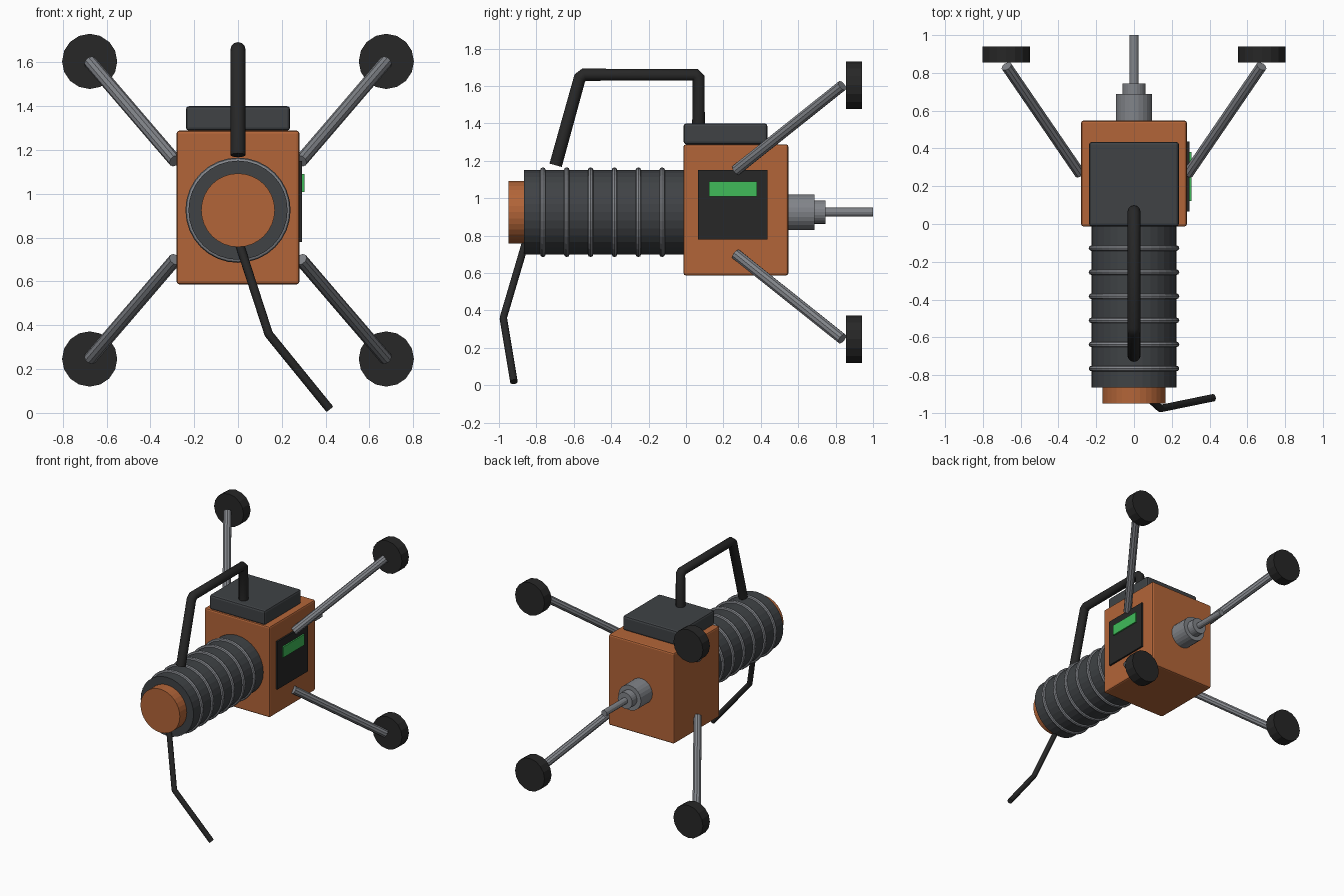
import bpy, math
from mathutils import Vector

if "Cube" in bpy.data.objects:
    bpy.data.objects.remove(bpy.data.objects["Cube"])

AXIS_Z = 0.925  # height of the motor/spindle axis


def mat(name, rgb):
    m = bpy.data.materials.new(name)
    m.diffuse_color = (*rgb, 1)
    m.use_nodes = True
    m.node_tree.nodes["Principled BSDF"].inputs["Base Color"].default_value = m.diffuse_color
    return m


ORANGE = mat("orange_paint", (0.45, 0.13, 0.04))
SLATE = mat("dark_slate", (0.05, 0.055, 0.06))
BLACK = mat("black_rubber", (0.02, 0.02, 0.02))
STEEL = mat("steel", (0.22, 0.23, 0.25))
GREEN = mat("green_screen", (0.05, 0.5, 0.1))


def finish(name, material):
    o = bpy.context.object
    o.name = name
    o.data.materials.clear()
    o.data.materials.append(material)
    return o


def box(name, lo, hi, material, bevel=0.0):
    lo, hi = Vector(lo), Vector(hi)
    bpy.ops.mesh.primitive_cube_add(size=1, location=(lo + hi) / 2)
    o = finish(name, material)
    o.scale = hi - lo
    bpy.ops.object.transform_apply(location=False, rotation=False, scale=True)
    if bevel:
        b = o.modifiers.new("edge", "BEVEL")
        b.width, b.segments = bevel, 2
    return o


def rod(name, a, b, r, material, sides=32):
    a, b = Vector(a), Vector(b)
    bpy.ops.mesh.primitive_cylinder_add(vertices=sides, radius=r, depth=(b - a).length,
                                        location=(a + b) / 2)
    o = finish(name, material)
    o.rotation_euler = (b - a).to_track_quat("Z", "Y").to_euler()
    return o


def axial(name, y0, y1, r, material, sides=32):
    return rod(name, (0, y0, AXIS_Z), (0, y1, AXIS_Z), r, material, sides)


def tube(name, pts, r, material, corner):
    # each inner corner is split in two so the tube keeps its thickness
    pts = [Vector(p) for p in pts]
    path = [pts[0]]
    for p, c, n in zip(pts, pts[1:], pts[2:]):
        path += [c + (p - c).normalized() * corner, c + (n - c).normalized() * corner]
    path.append(pts[-1])
    cu = bpy.data.curves.new(name, "CURVE")
    cu.dimensions = "3D"
    cu.bevel_depth, cu.bevel_resolution, cu.use_fill_caps = r, 4, True
    sp = cu.splines.new("POLY")
    sp.points.add(len(path) - 1)
    for sp_pt, p in zip(sp.points, path):
        sp_pt.co = (*p, 1)
    o = bpy.data.objects.new(name, cu)
    bpy.context.collection.objects.link(o)
    bpy.ops.object.select_all(action="DESELECT")
    o.select_set(True)
    bpy.context.view_layer.objects.active = o
    bpy.ops.object.convert(target="MESH")
    return finish(name, material)


# gearbox body and top block
box("gearbox_body", (-0.28, -0.013, 0.587), (0.28, 0.547, 1.288), ORANGE, 0.012)
box("top_block", (-0.238, -0.013, 1.288), (0.238, 0.435, 1.40), SLATE, 0.015)

# control panel and screen on the right side
box("control_panel", (0.27, 0.065, 0.78), (0.293, 0.437, 1.15), BLACK)
box("panel_screen", (0.285, 0.123, 1.008), (0.304, 0.38, 1.09), GREEN)

# motor barrel with cooling rings and end cap
axial("motor_barrel", -0.865, 0.0, 0.226, SLATE)
axial("motor_end_cap", -0.95, -0.86, 0.168, ORANGE)
for i in range(6):
    bpy.ops.mesh.primitive_torus_add(location=(0, -0.765 + i * 0.1275, AXIS_Z),
                                     rotation=(math.pi / 2, 0, 0),
                                     major_radius=0.225, minor_radius=0.015,
                                     major_segments=32, minor_segments=8)
    finish(f"cooling_ring_{i + 1}", STEEL)

# stepped chuck and spindle at the back
axial("chuck_base", 0.54, 0.687, 0.096, STEEL, 24)
axial("chuck_nose", 0.68, 0.745, 0.062, STEEL, 24)
axial("spindle", 0.74, 1.0, 0.024, STEEL, 12)

# bent carrying handle and power cable
tube("carry_handle", [(0, 0.067, 1.38), (0, 0.067, 1.66), (0, -0.563, 1.66), (0, -0.697, 1.176)],
     0.034, BLACK, 0.018)
tube("power_cable", [(0, -0.85, 0.79), (0.14, -0.977, 0.36), (0.418, -0.92, 0.018)],
     0.02, BLACK, 0.006)

# four splayed legs with round feet
for sx, side in ((-1, "left"), (1, "right")):
    for sz, level in ((-1, "lower"), (1, "upper")):
        rod(f"{level}_{side}_leg", (sx * 0.287, 0.268, AXIS_Z + sz * 0.225),
            (sx * 0.675, 0.835, AXIS_Z + sz * 0.677), 0.03, STEEL, 10)
        z = AXIS_Z + sz * 0.679
        rod(f"{level}_{side}_foot", (sx * 0.677, 0.855, z), (sx * 0.677, 0.94, z),
            0.126, BLACK, 16)
